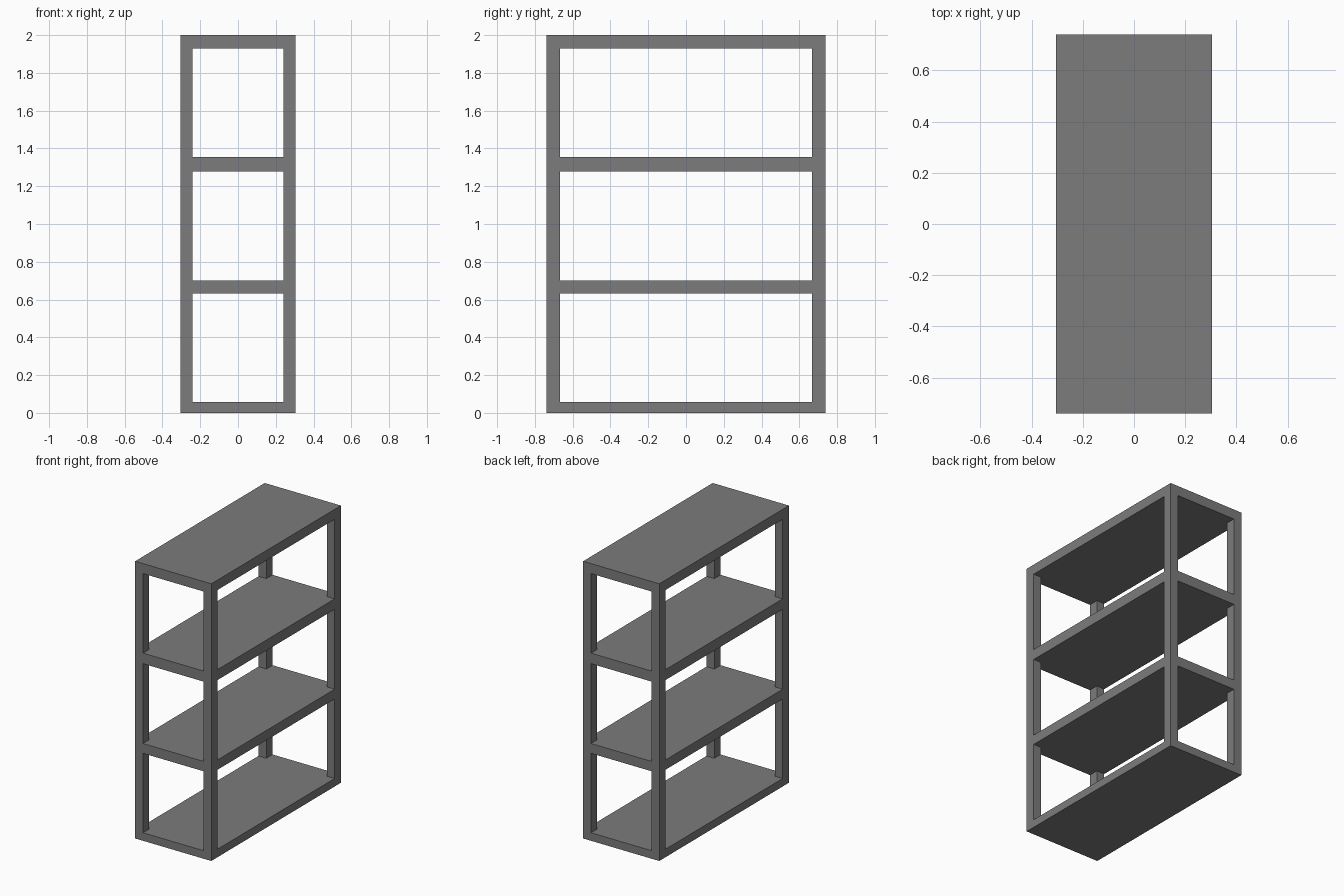
import bpy, bmesh

if "Cube" in bpy.data.objects:
    bpy.data.objects.remove(bpy.data.objects["Cube"])

HX, HY, H = 0.304, 0.739, 2.0      # outer half width, half length, height
IX, IY = 0.241, 0.668              # inner half sizes between the posts
BAYS = [(0.058, 0.631), (0.702, 1.278), (1.354, 1.928)]  # open levels


def add_prism(bm, outline, z0, z1):
    """Extrude a closed xy outline from z0 to z1."""
    face = bm.faces.new([bm.verts.new((x, y, z0)) for x, y in outline])
    top = bmesh.ops.extrude_face_region(bm, geom=[face])["geom"]
    verts = [v for v in top if isinstance(v, bmesh.types.BMVert)]
    bmesh.ops.translate(bm, verts=verts, vec=(0, 0, z1 - z0))


def make_object(name, outline, levels, material):
    bm = bmesh.new()
    for z0, z1 in levels:
        add_prism(bm, outline, z0, z1)
    bmesh.ops.recalc_face_normals(bm, faces=bm.faces)
    mesh = bpy.data.meshes.new(name)
    bm.to_mesh(mesh)
    bm.free()
    mesh.materials.append(material)
    obj = bpy.data.objects.new(name, mesh)
    bpy.context.collection.objects.link(obj)
    return obj


# Dark grey finish
dark = bpy.data.materials.new("dark_grey")
dark.diffuse_color = (0.2, 0.2, 0.2, 1)
dark.use_nodes = True
dark.node_tree.nodes["Principled BSDF"].inputs["Base Color"].default_value = dark.diffuse_color

# Solid block that becomes the posts and shelves
rack = make_object("shelf_rack", [(-HX, -HY), (HX, -HY), (HX, HY), (-HX, HY)], [(0, H)], dark)

# Cross-shaped openings leave four corner posts at each level
OX, OY = HX + 0.1, HY + 0.1
cross = [(-IX, -OY), (IX, -OY), (IX, -IY), (OX, -IY), (OX, IY), (IX, IY),
         (IX, OY), (-IX, OY), (-IX, IY), (-OX, IY), (-OX, -IY), (-IX, -IY)]
cutter = make_object("bay_cutter", cross, BAYS, dark)
cutter.hide_render = True

# Cut the bays and keep the result as one clean mesh
mod = rack.modifiers.new("open_bays", 'BOOLEAN')
mod.operation = 'DIFFERENCE'
mod.solver = 'EXACT'
mod.object = cutter
bpy.context.view_layer.objects.active = rack
bpy.ops.object.modifier_apply(modifier=mod.name)
bpy.data.objects.remove(cutter)
